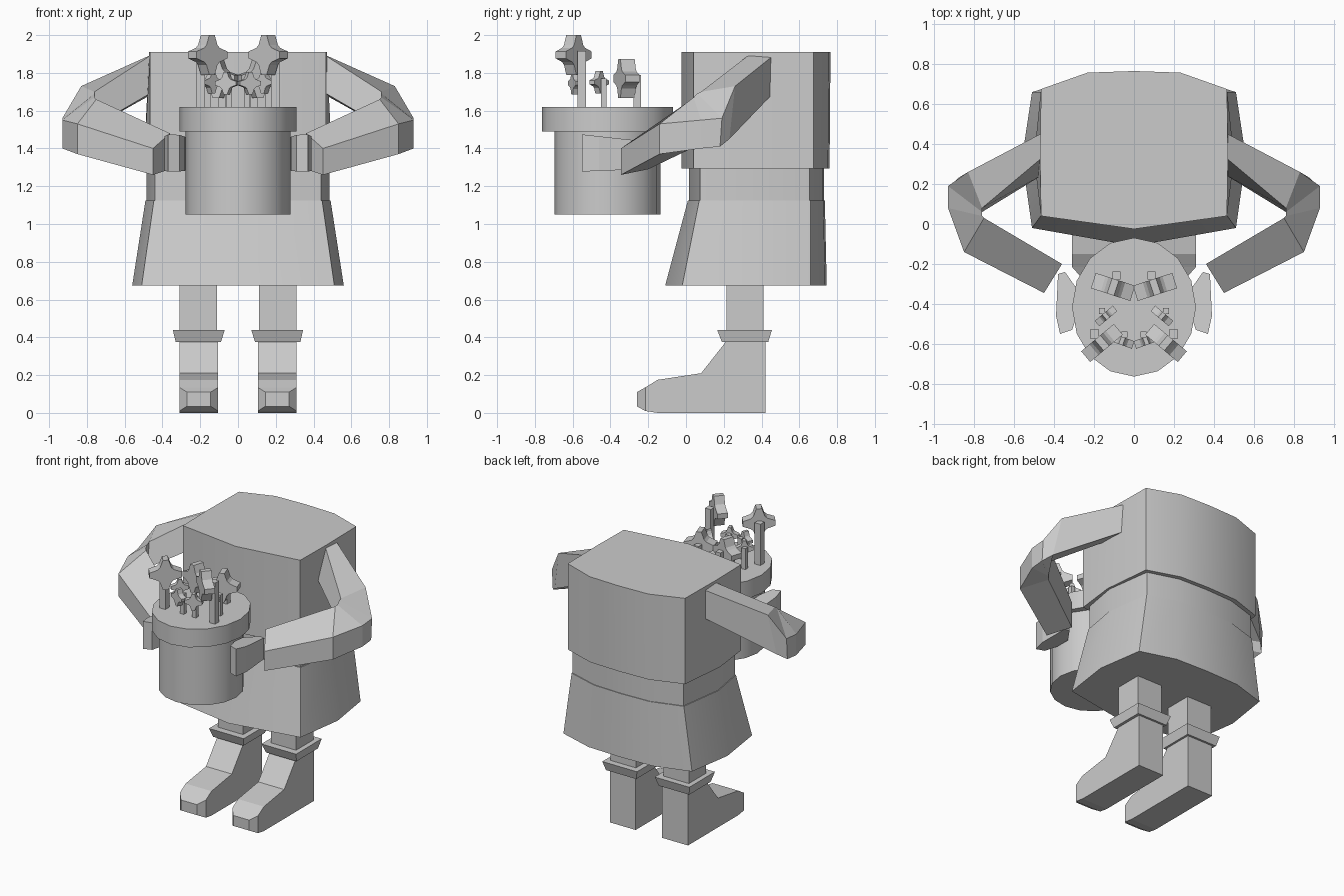
import bpy, bmesh, math
from mathutils import Vector, Matrix

cube = bpy.data.objects.get("Cube")
if cube:
    bpy.data.objects.remove(cube, do_unlink=True)

grey = bpy.data.materials.new("plain grey")
grey.use_nodes = True
grey.diffuse_color = (0.6, 0.6, 0.6, 1)
grey.node_tree.nodes["Principled BSDF"].inputs["Base Color"].default_value = (0.6, 0.6, 0.6, 1)


def loft(name, rings, side=1, smooth=False):
    """Skin a closed solid through matching rings of points."""
    bm = bmesh.new()
    loops = [[bm.verts.new((x * side, y, z)) for x, y, z in ring] for ring in rings]
    n = len(loops[0])
    for low, high in zip(loops, loops[1:]):
        for i in range(n):
            j = (i + 1) % n
            bm.faces.new((low[i], low[j], high[j], high[i]))
    bm.faces.new(loops[0])
    bm.faces.new(loops[-1])
    bmesh.ops.recalc_face_normals(bm, faces=bm.faces)
    mesh = bpy.data.meshes.new(name)
    bm.to_mesh(mesh)
    bm.free()
    mesh.materials.append(grey)
    ob = bpy.data.objects.new(name, mesh)
    bpy.context.collection.objects.link(ob)
    if smooth:
        bpy.ops.object.select_all(action="DESELECT")
        ob.select_set(True)
        bpy.context.view_layer.objects.active = ob
        bpy.ops.object.shade_smooth_by_angle(angle=math.radians(30))
    return ob


def torso_ring(z, corner, middle, front, front_corner, back_corner, back):
    half = [(corner, front_corner), (middle, 0.33), (corner, back_corner), (corner / 2, back - 0.008)]
    pts = [(0, front)] + half + [(0, back)] + [(-x, y) for x, y in reversed(half)]
    return [(x, y, z) for x, y in pts]


def rect(x0, x1, y0, y1, z):
    return [(x0, y0, z), (x1, y0, z), (x1, y1, z), (x0, y1, z)]


def disc(rx, ry, z, n=16):
    return [(rx * math.sin(math.tau * i / n), -0.416 - ry * math.cos(math.tau * i / n), z)
            for i in range(n)]


# Clothes
hem = (0.51, 0.56, -0.11, -0.02, 0.66, 0.745)
waistline = (0.445, 0.49, 0.01, 0.07, 0.66, 0.735)
band = (0.44, 0.485, 0.015, 0.075, 0.655, 0.73)
chest = (0.465, 0.50, -0.025, 0.04, 0.675, 0.76)
shoulders = (0.465, 0.47, -0.025, 0.04, 0.675, 0.765)
loft("skirt", [torso_ring(0.675, *hem), torso_ring(1.125, *waistline)], smooth=True)
loft("waistband", [torso_ring(1.12, *band), torso_ring(1.3, *band)], smooth=True)
loft("torso", [torso_ring(1.295, *chest), torso_ring(1.91, *shoulders)], smooth=True)

# Flower pot
loft("pot", [disc(0.277, 0.28, 1.05), disc(0.277, 0.28, 1.5)], smooth=True)
loft("pot_rim", [disc(0.31, 0.347, 1.49), disc(0.31, 0.347, 1.62)], smooth=True)


def flower(name, side, x, y, z, radius, thick, turn, stem):
    """Four-pointed star prism on a square stem, turned about z."""
    spin = Matrix.Rotation(math.radians(turn), 3, "Z")
    centre = Vector((x, y, z))
    rings = []
    for d in (-thick / 2, thick / 2):
        ring = []
        for k in range(16):
            # Each point is blunt, each notch is a short edge
            tip = k % 4 < 2
            r = radius if tip else radius * 0.6
            a = math.tau * (k // 4) / 4 + (0 if tip else math.pi / 4)
            a += (-0.17 if k % 2 == 0 else 0.17)
            ring.append(centre + spin @ Vector((r * math.cos(a), d, r * math.sin(a))))
        rings.append(ring)
    loft(name, rings, side)
    back = centre + spin @ Vector((0, thick / 2 + stem / 2, 0))
    h = stem / 2
    box = (back.x - h, back.x + h, back.y - h, back.y + h)
    loft(name + "_stem", [rect(*box, 1.6), rect(*box, z + 0.02)], side)


for side, word in ((1, "left"), (-1, "right")):
    # Legs
    loft(word + "_leg", [rect(0.11, 0.31, 0.215, 0.41, z) for z in (0.37, 0.69)], side)
    loft(word + "_cuff", [rect(0.09, 0.33, 0.19, 0.435, 0.375),
                          rect(0.07, 0.345, 0.165, 0.455, 0.44)], side)
    # Boot, from heel to toe: y, bottom, top, inset
    boot = [(0.42, 0, 0.375, 0), (0.21, 0, 0.375, 0), (0.08, 0, 0.21, 0),
            (-0.15, 0, 0.175, 0), (-0.215, 0.01, 0.135, 0), (-0.26, 0.035, 0.11, 0.04)]
    loft(word + "_boot", [[(0.105 + i, y, lo), (0.31 - i, y, lo), (0.31 - i, y, hi), (0.105 + i, y, hi)]
                          for y, lo, hi, i in boot], side)
    # Bent arm: shoulder, elbow in three steps, wrist
    loft(word + "_arm", [
        [(0.45, 0.34, 1.9), (0.45, 0.46, 1.89), (0.45, 0.46, 1.69), (0.45, 0.25, 1.7)],
        [(0.76, 0.08, 1.7), (0.83, 0.26, 1.73), (0.88, 0.23, 1.45), (0.76, 0.06, 1.52)],
        [(0.76, 0.06, 1.69), (0.93, 0.19, 1.56), (0.93, 0.18, 1.41), (0.76, 0.05, 1.45)],
        [(0.76, 0.04, 1.67), (0.93, 0.08, 1.55), (0.93, 0.08, 1.4), (0.76, 0.04, 1.42)],
        [(0.75, 0.03, 1.66), (0.85, -0.14, 1.53), (0.85, -0.14, 1.37), (0.75, 0.03, 1.4)],
        [(0.36, -0.2, 1.48), (0.45, -0.345, 1.4), (0.45, -0.345, 1.26), (0.36, -0.2, 1.29)],
    ], side)
    # Hand gripping the pot
    palm = [(0.345, -0.24), (0.38, -0.25), (0.39, -0.46), (0.37, -0.55),
            (0.31, -0.53), (0.28, -0.44), (0.275, -0.34)]
    loft(word + "_hand", [[(x, y, 1.29 + 0.04 * (y + 0.24)) for x, y in palm],
                          [(x, y, 1.44 - 0.11 * (y + 0.24)) for x, y in palm]], side)
    # Flowers
    flower(word + "_tall_flower", side, 0.16, -0.595, 1.895, 0.108, 0.07, -40, 0.045)
    flower(word + "_rear_flower", side, 0.105, -0.315, 1.77, 0.105, 0.08, 18, 0.04)
    flower(word + "_side_bud", side, 0.14, -0.46, 1.75, 0.06, 0.035, -40, 0.03)
    flower(word + "_front_bud", side, 0.06, -0.585, 1.745, 0.06, 0.04, 20, 0.03)
